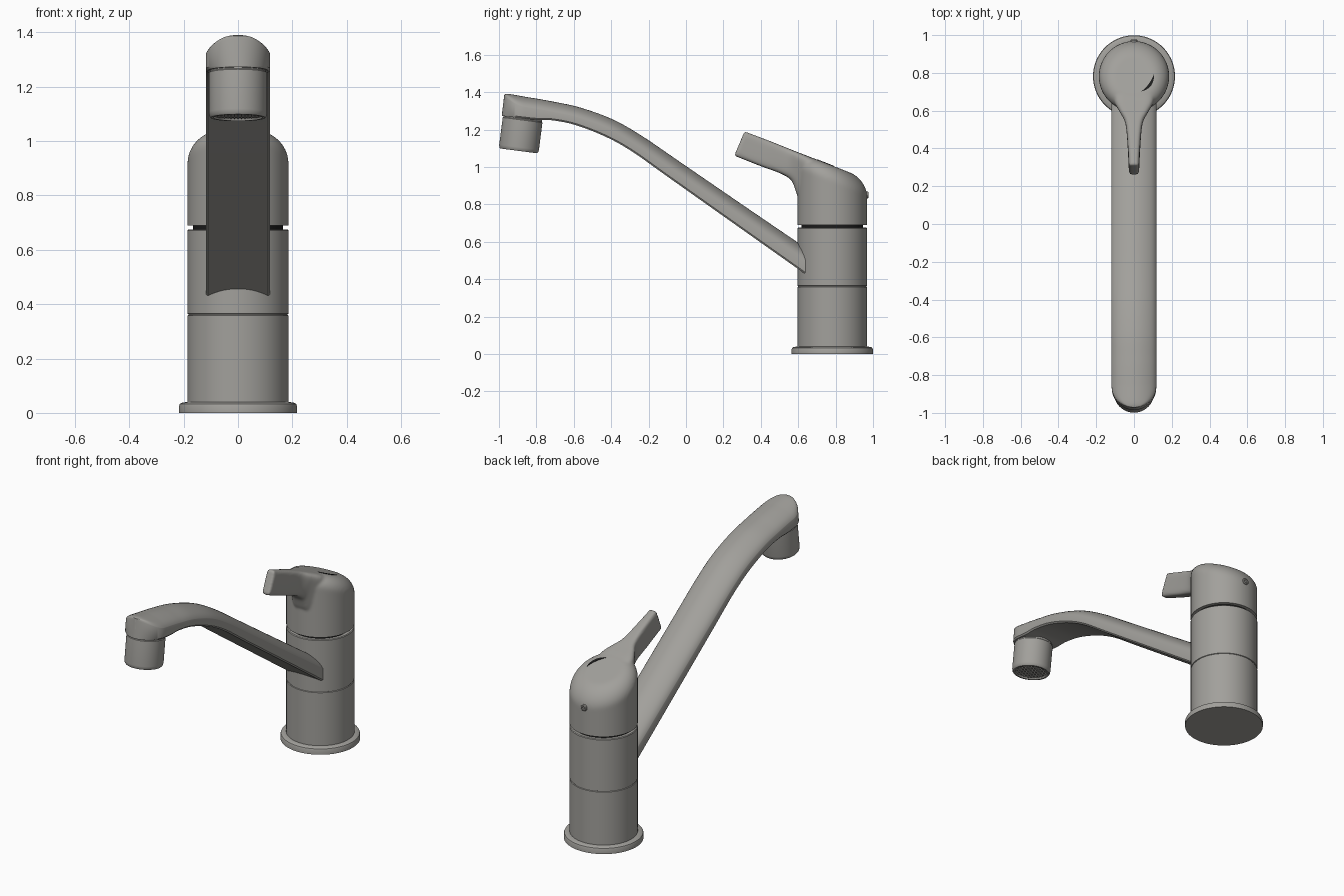
import bpy, bmesh, math
from mathutils import Vector, Matrix

if "Cube" in bpy.data.objects:
    bpy.data.objects.remove(bpy.data.objects["Cube"])

CY, R = 0.782, 0.186           # body axis and radius


def material(name, col):
    m = bpy.data.materials.new(name)
    m.diffuse_color = (*col, 1)
    m.use_nodes = True
    m.node_tree.nodes["Principled BSDF"].inputs["Base Color"].default_value = m.diffuse_color
    return m


METAL = material("brushed_metal", (0.36, 0.352, 0.33))
DARK = material("dark_gap", (0.012, 0.012, 0.012))


def finish(name, bm, mat=METAL, angle=35):
    bmesh.ops.recalc_face_normals(bm, faces=bm.faces)
    me = bpy.data.meshes.new(name)
    bm.to_mesh(me)
    bm.free()
    ob = bpy.data.objects.new(name, me)
    bpy.context.collection.objects.link(ob)
    me.materials.append(mat)
    bpy.ops.object.select_all(action='DESELECT')
    ob.select_set(True)
    bpy.context.view_layer.objects.active = ob
    bpy.ops.object.shade_smooth_by_angle(angle=math.radians(angle))
    return ob


def loft(bm, rings):
    """Bridge a list of closed point rings and cap both ends."""
    vs = [[bm.verts.new(p) for p in ring] for ring in rings]
    n = len(vs[0])
    for a, b in zip(vs, vs[1:]):
        for i in range(n):
            bm.faces.new((a[i], a[(i + 1) % n], b[(i + 1) % n], b[i]))
    bm.faces.new(vs[0][::-1])
    bm.faces.new(vs[-1])


def circle(r, z, n=96):
    return [Vector((r * math.cos(2 * math.pi * i / n), r * math.sin(2 * math.pi * i / n), z)) for i in range(n)]


def lathe(name, profile, matrix, mat=METAL, n=96):
    bm = bmesh.new()
    loft(bm, [circle(r, z, n) for r, z in profile])
    bm.transform(matrix)
    return finish(name, bm, mat)


def spline(pts, steps):
    """Catmull-Rom interpolation of tuples."""
    out = []
    for i in range(len(pts) - 1):
        p = [Vector(pts[min(max(j, 0), len(pts) - 1)]) for j in range(i - 1, i + 3)]
        for k in range(steps):
            t = k / steps
            out.append(0.5 * (2 * p[1] + (p[2] - p[0]) * t + (2 * p[0] - 5 * p[1] + 4 * p[2] - p[3]) * t * t
                              + (3 * p[1] - p[0] - 3 * p[2] + p[3]) * t ** 3))
    out.append(Vector(pts[-1]))
    return out


# Base flange, body with seam groove, dark neck below the handle
AXIS = Matrix.Translation((0, CY, 0))
lathe("base_flange", [(0.217, 0), (0.217, 0.026), (0.214, 0.033), (0.207, 0.037), (0.19, 0.04)], AXIS)
lathe("body", [(R, 0.03), (R, 0.358), (R - 0.004, 0.36), (R - 0.004, 0.363), (R, 0.365),
               (R, 0.671), (R - 0.004, 0.675)], AXIS)
lathe("neck", [(0.165, 0.66), (0.165, 0.71)], AXIS, DARK)


# Spout: arched section swept along a bent path, round head at the end
def spout_ring(b, t, w):
    up = t - b
    h = up.length
    up /= h
    pts = [(-w * 0.94, 0), (w * 0.94, 0), (w, 0.008)]
    for i in range(25):
        u = math.cos(math.pi * i / 24)
        drop = 0.042 * (u * w / 0.118) ** 2 + 0.012 * abs(u) ** 12
        pts.append((u * w, h - drop))
    pts.append((-w, 0.008))
    return [(x, *(b + up * v)) for x, v in pts]


path = [(.72, .369, .788, .467), (.30, .666, .363, .756), (-.10, .949, -.041, 1.033),
        (-.289, 1.083, -.233, 1.164), (-.433, 1.163, -.391, 1.254), (-.594, 1.225, -.567, 1.318),
        (-.72, 1.25, -.704, 1.348), (-.80, 1.252, -.785, 1.363), (-.868, 1.259, -.853, 1.374)]
rings = [spout_ring(p.xy, p.zw, 0.118) for p in
         [Vector(q) for q in spline(path, 6)]]
head_b, head_up, head_dir = Vector((-.868, 1.259)), Vector((.12, .993)), Vector((-.993, .12))
for k in range(1, 17):
    a = math.radians(89 * k / 16)
    s = 0.118 * math.sin(a)
    b = head_b + head_dir * s
    rings.append(spout_ring(b, b + head_up * (0.116 + 0.007 * math.sin(a) - 0.008 * math.sin(a) ** 10),
                            0.118 * math.cos(a)))
bm = bmesh.new()
loft(bm, rings)
finish("spout", bm)

# Aerator nozzle with recessed mesh, tilted with the spout head
TILT = Matrix.Translation((0, -.895, 1.086)) @ Matrix.Rotation(-math.radians(7.4), 4, 'X')
lathe("aerator", [(0.085, 0.012), (0.09, 0), (0.1, 0), (0.105, 0.006), (0.107, 0.02),
                  (0.107, 0.166), (0.103, 0.17), (0.103, 0.185)], TILT)
bm = bmesh.new()
for i in range(-6, 7):
    d = i * 0.0125
    half = math.sqrt(0.087 ** 2 - d * d)
    for size, pos in (((2 * half, 0.004, 0.005), (0, d, 0.009)), ((0.004, 2 * half, 0.005), (d, 0, 0.009))):
        bmesh.ops.create_cube(bm, size=1, matrix=TILT @ Matrix.Translation(pos) @ Matrix.Diagonal((*size, 1)))
finish("aerator_mesh", bm)


# Handle: slanted domed cap fused with a tapering lever
def top_z(y):
    return 1.185 - 0.393 * (y - 0.33)


cap = [[(p.x, p.y + CY, 0.64) for p in circle(R, 0)]]
for k in range(13):
    a = math.radians(90 * k / 12)
    r = R - 0.09 * (1 - math.cos(a))
    cap.append([(p.x, p.y + CY, top_z(p.y + CY) - 0.09 * (1 - math.sin(a))) for p in circle(r, 0)])
bm = bmesh.new()
loft(bm, cap)
# lever stations: top y, top z, bottom y, bottom z, half width at top, half width at bottom
lever = [(.313, 1.19, .258, 1.06, .027, .027), (.45, 1.138, .40, 1.004, .036, .033),
         (.545, 1.1, .505, .965, .05, .037), (.60, 1.078, .565, .925, .085, .045),
         (.655, 1.057, .600, .84, .118, .055), (.73, 1.026, .67, .76, .125, .09)]
rings = []
for ty, tz, by, bz, wt, wb in spline(lever, 6):
    ring = []
    for i in range(32):
        c, s = math.cos(math.pi * i / 16), math.sin(math.pi * i / 16)
        v = 0.5 + 0.5 * math.copysign(abs(s) ** 0.4, s)
        x = math.copysign(abs(c) ** 0.4, c) * (wb + (wt - wb) * v)
        ring.append((x, by + (ty - by) * v, bz + (tz - bz) * v))
    rings.append(ring)
loft(bm, rings)
blank = finish("handle_blank", bm)
mod = blank.modifiers.new("fuse", 'REMESH')
mod.mode, mod.voxel_size = 'VOXEL', 0.007
mod = blank.modifiers.new("blend", 'SMOOTH')
mod.factor, mod.iterations = 0.5, 8
dg = bpy.context.evaluated_depsgraph_get()
bm = bmesh.new()
bm.from_mesh(blank.evaluated_get(dg).to_mesh())
bpy.data.objects.remove(blank)
cut = bmesh.ops.bisect_plane(bm, geom=bm.verts[:] + bm.edges[:] + bm.faces[:], plane_co=(0, 0, 0.69),
                             plane_no=(0, 0, 1), clear_inner=True)
bmesh.ops.holes_fill(bm, edges=[e for e in bm.edges if e.is_boundary], sides=0)
finish("handle", bm, angle=50)

# Dark crescent mark on top of the handle
bm = bmesh.new()
rings = []
for k in range(13):
    a = math.radians(-68 + 63 * k / 12)
    w = 0.0005 + 0.007 * math.sin(math.pi * k / 12)
    ring = []
    for r, dz in ((0.105 - w, -0.005), (0.105 + w, -0.005), (0.105 + w, 0.002), (0.105 - w, 0.002)):
        y = 0.8 + r * math.sin(a)
        ring.append((r * math.cos(a), y, top_z(y) + dz))
    rings.append(ring)
loft(bm, rings)
finish("handle_mark", bm, DARK)

# Set screw at the back of the handle
lathe("set_screw", [(0.019, -0.02), (0.019, 0.006), (0.015, 0.01), (0.009, 0.01), (0.008, 0.003)],
      Matrix.Translation((0, CY + R - 0.002, 0.85)) @ Matrix.Rotation(-math.pi / 2, 4, 'X'), n=24)
